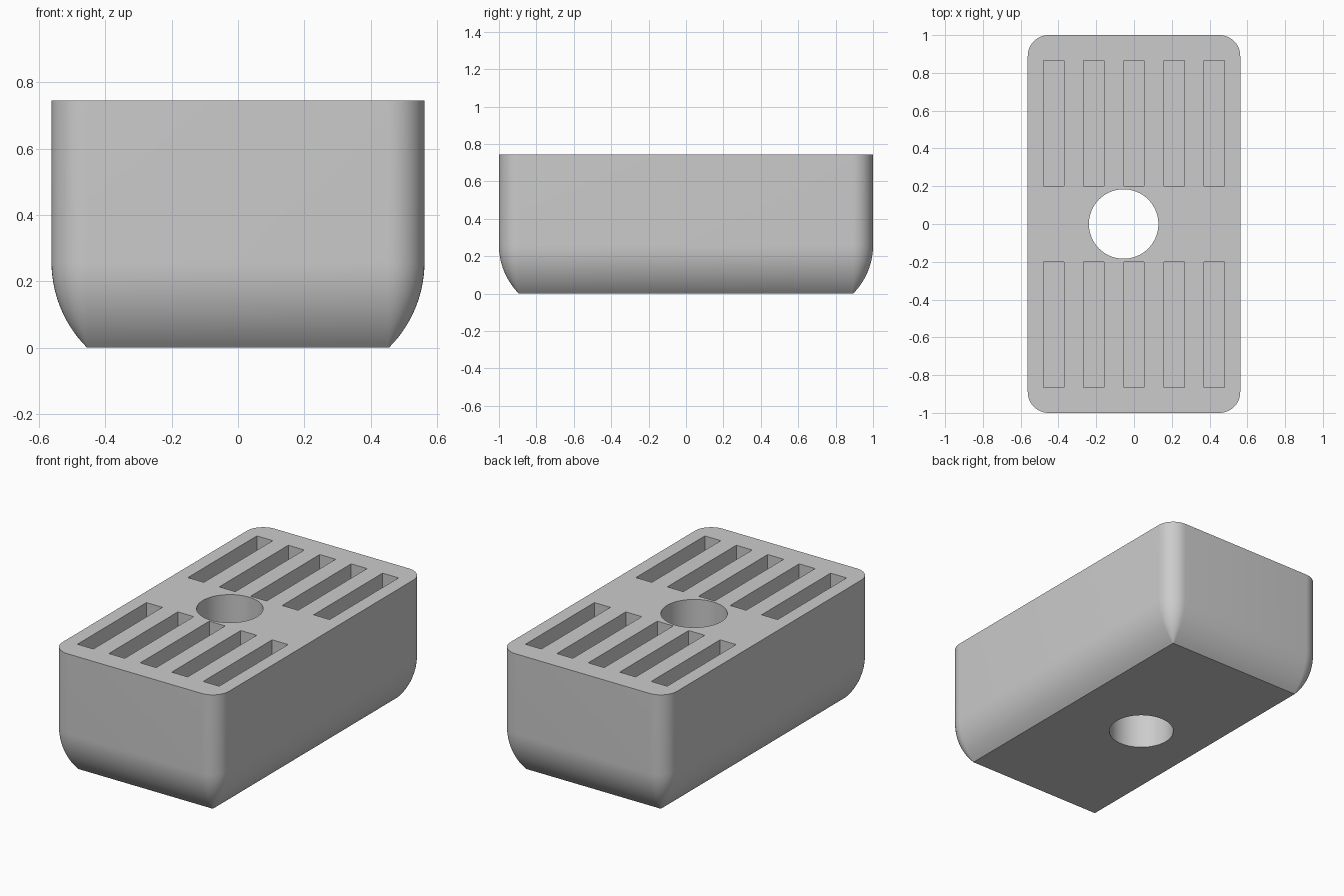
import bpy
import bmesh
from math import sin, cos, pi, radians
from mathutils import Matrix

old = bpy.data.objects.get("Cube")
if old:
    bpy.data.objects.remove(old, do_unlink=True)

HALF_X, HALF_Y, HEIGHT = 0.5625, 1.0, 0.745
CORNER = 0.11
CURVE = 0.365          # radius of the rounded underside
FLOOR = 0.16           # height of the slot floors

grey = bpy.data.materials.new("plain grey")
grey.use_nodes = True
colour = (0.6, 0.6, 0.6, 1)
grey.diffuse_color = colour
grey.node_tree.nodes["Principled BSDF"].inputs["Base Color"].default_value = colour


def make_object(name, bm):
    bmesh.ops.recalc_face_normals(bm, faces=bm.faces[:])
    mesh = bpy.data.meshes.new(name)
    bm.to_mesh(mesh)
    bm.free()
    mesh.materials.append(grey)
    obj = bpy.data.objects.new(name, mesh)
    bpy.context.collection.objects.link(obj)
    return obj


def rounded_ring(bm, inset, z, steps=12):
    """Rounded rectangle whose corners tighten as it is inset."""
    r = CORNER - inset
    cx, cy = HALF_X - CORNER, HALF_Y - CORNER
    ring = []
    for k, (sx, sy) in enumerate([(1, 1), (-1, 1), (-1, -1), (1, -1)]):
        for i in range(steps + 1):
            a = (k + i / steps) * pi / 2
            ring.append(bm.verts.new((sx * cx + r * cos(a), sy * cy + r * sin(a), z)))
    return ring


# Body: stacked rings, curved below and straight above
bm = bmesh.new()
levels = []
for i in range(15):
    a = radians(45) * (1 - i / 14)
    levels.append((CURVE * (1 - cos(a)), CURVE * (sin(radians(45)) - sin(a))))
levels.append((0, HEIGHT))
rings = [rounded_ring(bm, inset, z) for inset, z in levels]
for low, high in zip(rings, rings[1:]):
    for i in range(len(low)):
        j = (i + 1) % len(low)
        bm.faces.new((low[i], low[j], high[j], high[i]))
bm.faces.new(rings[0])
bm.faces.new(rings[-1])
body = make_object("slotted_block", bm)

# Cutter for two rows of five slots
bm = bmesh.new()
depth = HEIGHT + 0.1 - FLOOR
for side in (-1, 1):
    for column in range(-2, 3):
        place = Matrix.Translation((column * 0.2125, side * 0.533, FLOOR + depth / 2))
        bmesh.ops.create_cube(bm, size=1, matrix=place @ Matrix.Diagonal((0.108, 0.666, depth, 1)))
slots = make_object("slot_cutter", bm)

# Cutter for the through hole
bm = bmesh.new()
bmesh.ops.create_cone(bm, cap_ends=True, segments=64, radius1=0.184, radius2=0.184,
                      depth=2, matrix=Matrix.Translation((-0.055, 0, 0.4)))
hole = make_object("hole_cutter", bm)

bpy.context.view_layer.objects.active = body
body.select_set(True)
for cutter in (slots, hole):
    mod = body.modifiers.new(cutter.name, 'BOOLEAN')
    mod.operation = 'DIFFERENCE'
    mod.solver = 'EXACT'
    mod.object = cutter
    bpy.ops.object.modifier_apply(modifier=mod.name)
    bpy.data.objects.remove(cutter, do_unlink=True)

bpy.ops.object.shade_smooth_by_angle(angle=radians(30))
